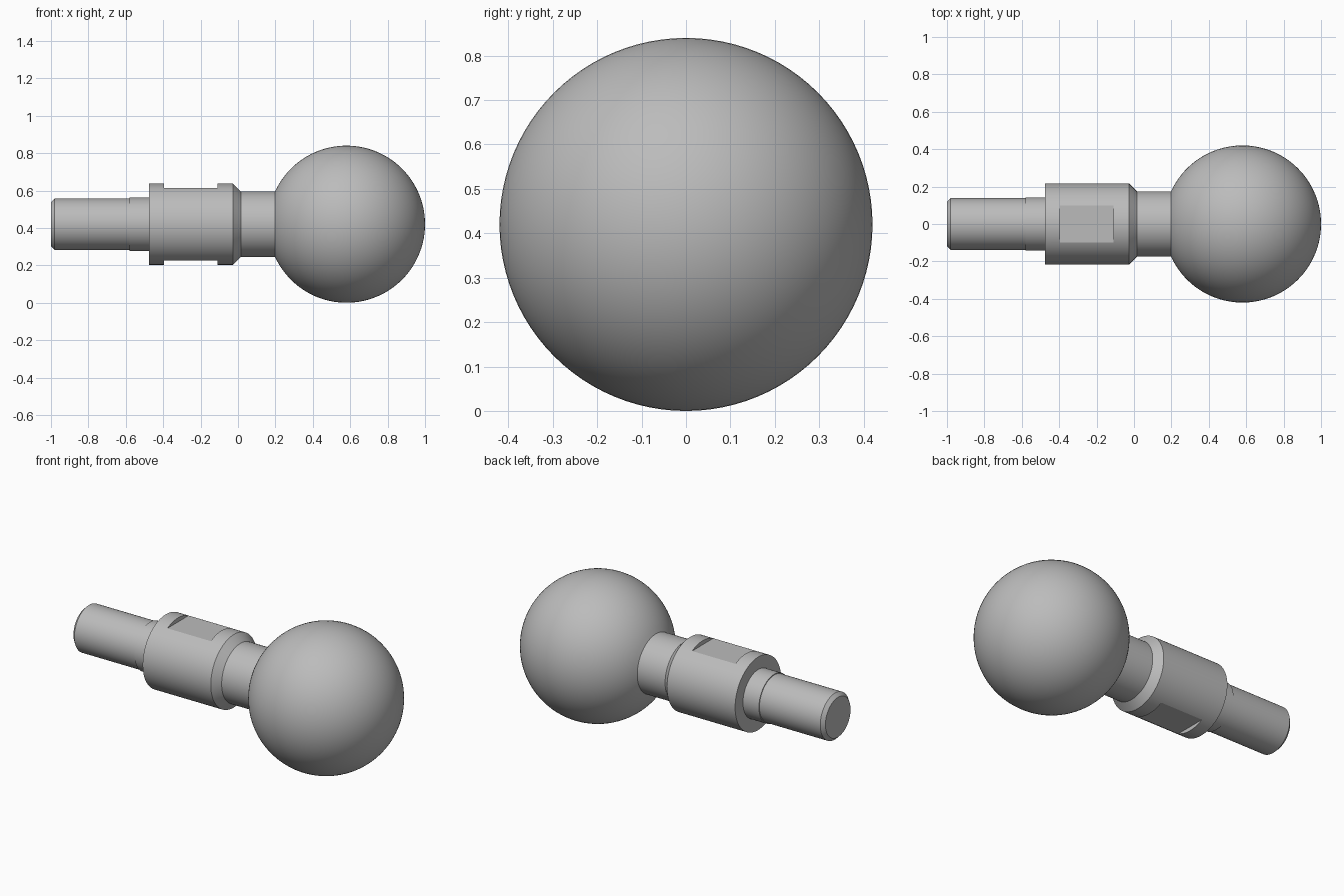
import bpy, bmesh
from math import asin, cos, sin, pi, radians
from mathutils import Matrix, Vector

if "Cube" in bpy.data.objects:
    bpy.data.objects.remove(bpy.data.objects["Cube"], do_unlink=True)

AXIS_Z = 0.42
BALL_R, BALL_X = 0.42, 0.58
NECK_R, COLLAR_R = 0.175, 0.217
FLAT_OFFSET = 0.193

steel = bpy.data.materials.new("grey_steel")
steel.use_nodes = True
colour = (0.5, 0.5, 0.5, 1)
steel.diffuse_color = colour
steel.node_tree.nodes["Principled BSDF"].inputs["Base Color"].default_value = colour


def add_object(name, bm):
    mesh = bpy.data.meshes.new(name)
    bmesh.ops.recalc_face_normals(bm, faces=bm.faces)
    bm.to_mesh(mesh)
    bm.free()
    mesh.materials.append(steel)
    obj = bpy.data.objects.new(name, mesh)
    bpy.context.collection.objects.link(obj)
    return obj


def lathe(name, profile, segments=96):
    """Turn (x, radius) points around the long axis."""
    bm = bmesh.new()
    verts = [bm.verts.new((x, 0, AXIS_Z + r)) for x, r in profile]
    edges = [bm.edges.new(pair) for pair in zip(verts, verts[1:])]
    bmesh.ops.spin(bm, geom=verts + edges, cent=(0, 0, AXIS_Z), axis=(1, 0, 0),
                   angle=2 * pi, steps=segments, use_duplicate=False)
    bmesh.ops.remove_doubles(bm, verts=bm.verts, dist=1e-5)
    return add_object(name, bm)


# Turned stud: chamfered shank, pilot, collar and neck
profile = [(-1, 0), (-1, 0.118), (-0.98, 0.138), (-0.58, 0.138),
           (-0.58, 0.143), (-0.475, 0.143), (-0.475, COLLAR_R),
           (-0.027, COLLAR_R), (0.015, NECK_R)]
# Ball arc from the neck joint to the far pole
start = pi - asin(NECK_R / BALL_R)
rings = 44
for i in range(rings):
    a = start * (1 - i / rings)
    profile.append((BALL_X + BALL_R * cos(a), BALL_R * sin(a)))
profile.append((BALL_X + BALL_R, 0))
stud = lathe("ball_stud", profile)

# Two wrench flats milled into the collar
for side in (1, -1):
    bm = bmesh.new()
    centre = Vector((-0.2525, 0, AXIS_Z + side * (FLAT_OFFSET + 0.1)))
    bmesh.ops.create_cube(bm, size=1, matrix=Matrix.Translation(centre)
                          @ Matrix.Diagonal((0.285, 0.6, 0.2, 1)))
    cutter = add_object("flat_cutter", bm)
    cutter.hide_render = True
    cut = stud.modifiers.new("wrench_flat", "BOOLEAN")
    cut.operation, cut.solver, cut.object = "DIFFERENCE", "EXACT", cutter
    bpy.context.view_layer.objects.active = stud
    bpy.ops.object.modifier_apply(modifier=cut.name)
    bpy.data.objects.remove(cutter, do_unlink=True)

# Smooth turned surfaces with crisp machined edges
bpy.ops.object.select_all(action="DESELECT")
stud.select_set(True)
bpy.context.view_layer.objects.active = stud
bpy.ops.object.shade_smooth_by_angle(angle=radians(25))
